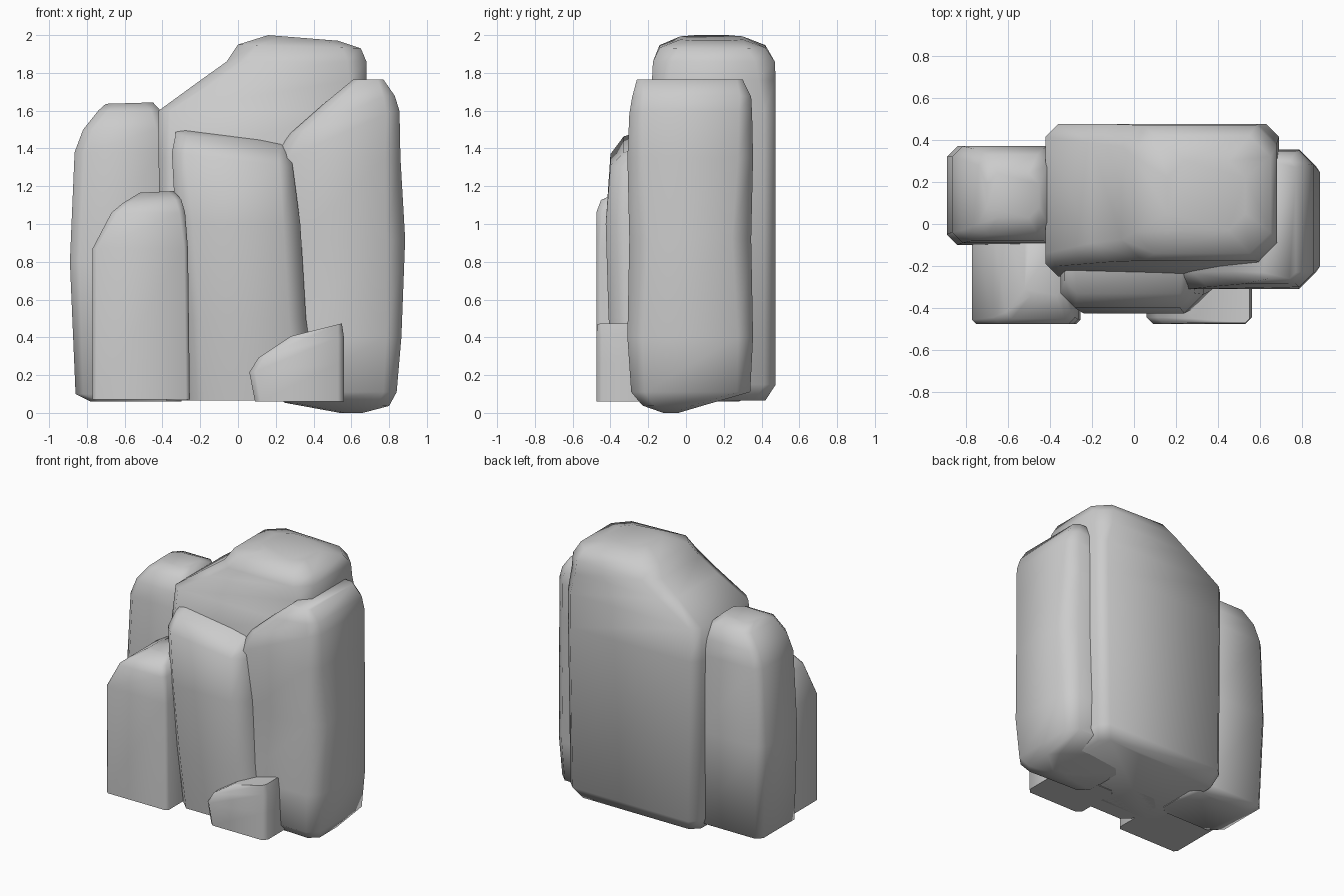
import bpy, bmesh, math


def rock(name, levels):
    """Loft chamfered rectangles: (z, x0, x1, y0, y1, chamfer, slope along x)."""
    bm = bmesh.new()
    rings = []
    for z, x0, x1, y0, y1, c, s in levels:
        pts = [(x0 + c, y0), (x1 - c, y0), (x1, y0 + c), (x1, y1 - c),
               (x1 - c, y1), (x0 + c, y1), (x0, y1 - c), (x0, y0 + c)]
        xm = (x0 + x1) / 2
        rings.append([bm.verts.new((x, y, z + s * (x - xm))) for x, y in pts])
    for a, b in zip(rings, rings[1:]):
        for i in range(8):
            j = (i + 1) % 8
            bm.faces.new((a[i], a[j], b[j], b[i]))
    bm.faces.new(rings[0][::-1])
    bm.faces.new(rings[-1])
    bmesh.ops.recalc_face_normals(bm, faces=bm.faces)
    me = bpy.data.meshes.new(name)
    bm.to_mesh(me)
    bm.free()
    ob = bpy.data.objects.new(name, me)
    bpy.context.collection.objects.link(ob)
    bpy.ops.object.select_all(action='DESELECT')
    ob.select_set(True)
    bpy.context.view_layer.objects.active = ob
    bpy.ops.object.shade_smooth_by_angle(angle=math.radians(70))
    return ob


# Tall central slab with a slanted left shoulder
rock("main_slab", [
    (0.065, -0.38, 0.62, -0.25, 0.42, 0.06, 0),
    (0.15, -0.41, 0.67, -0.25, 0.475, 0.06, 0),
    (1.35, -0.42, 0.69, -0.25, 0.475, 0.06, 0),
    (1.60, -0.42, 0.69, -0.20, 0.475, 0.06, 0),
    (1.76, -0.20, 0.68, -0.18, 0.475, 0.09, 0),
    (1.86, -0.06, 0.68, -0.175, 0.47, 0.10, 0),
    (1.94, 0.00, 0.65, -0.14, 0.42, 0.10, -0.03),
    (1.985, 0.16, 0.53, -0.03, 0.30, 0.08, -0.08)])

# Left rear slab
rock("left_slab", [
    (0.06, -0.78, -0.30, -0.09, 0.28, 0.05, 0),
    (0.10, -0.86, -0.30, -0.10, 0.35, 0.04, 0),
    (0.80, -0.89, -0.32, -0.10, 0.37, 0.05, 0),
    (1.38, -0.865, -0.36, -0.09, 0.37, 0.05, 0),
    (1.50, -0.82, -0.38, -0.08, 0.36, 0.05, 0),
    (1.60, -0.74, -0.41, -0.05, 0.33, 0.05, 0),
    (1.64, -0.70, -0.45, 0.03, 0.24, 0.05, 0.03)])

# Right column, lowest at its foot
rock("right_column", [
    (0.0, 0.54, 0.66, -0.12, -0.04, 0.03, 0),
    (0.045, 0.25, 0.80, -0.23, 0.09, 0.06, -0.03),
    (0.11, 0.15, 0.84, -0.29, 0.34, 0.07, 0),
    (0.40, 0.20, 0.865, -0.31, 0.355, 0.08, 0),
    (0.92, 0.22, 0.885, -0.30, 0.345, 0.10, 0),
    (1.35, 0.18, 0.86, -0.31, 0.355, 0.08, 0),
    (1.54, 0.28, 0.855, -0.30, 0.35, 0.07, 0.2),
    (1.66, 0.46, 0.83, -0.285, 0.345, 0.06, 0.1),
    (1.765, 0.61, 0.77, -0.26, 0.30, 0.03, 0)])

# Centre front face, its top sloping back into the main slab
rock("centre_block", [
    (0.065, -0.27, 0.42, -0.36, 0.0, 0.09, 0),
    (0.50, -0.29, 0.36, -0.41, 0.0, 0.09, 0),
    (1.00, -0.33, 0.33, -0.425, 0.0, 0.09, 0),
    (1.34, -0.35, 0.29, -0.40, 0.0, 0.07, -0.12),
    (1.42, -0.33, 0.28, -0.33, 0.0, 0.06, -0.18),
    (1.47, -0.33, 0.28, -0.20, 0.0, 0.05, -0.12)])

# Front left pillar
rock("front_left_pillar", [
    (0.07, -0.77, -0.255, -0.475, 0.0, 0.02, 0),
    (0.87, -0.77, -0.265, -0.475, 0.0, 0.02, 0),
    (1.06, -0.67, -0.28, -0.475, 0.0, 0.03, 0),
    (1.12, -0.61, -0.30, -0.45, 0.0, 0.03, 0.06),
    (1.17, -0.52, -0.34, -0.34, 0.0, 0.03, 0.05)])

# Small foot stone
rock("foot_stone", [
    (0.06, 0.09, 0.56, -0.475, -0.1, 0.03, 0),
    (0.24, 0.06, 0.56, -0.475, -0.1, 0.03, 0.1),
    (0.35, 0.11, 0.56, -0.475, -0.1, 0.03, 0.25),
    (0.44, 0.28, 0.55, -0.47, -0.1, 0.02, 0.25)])
